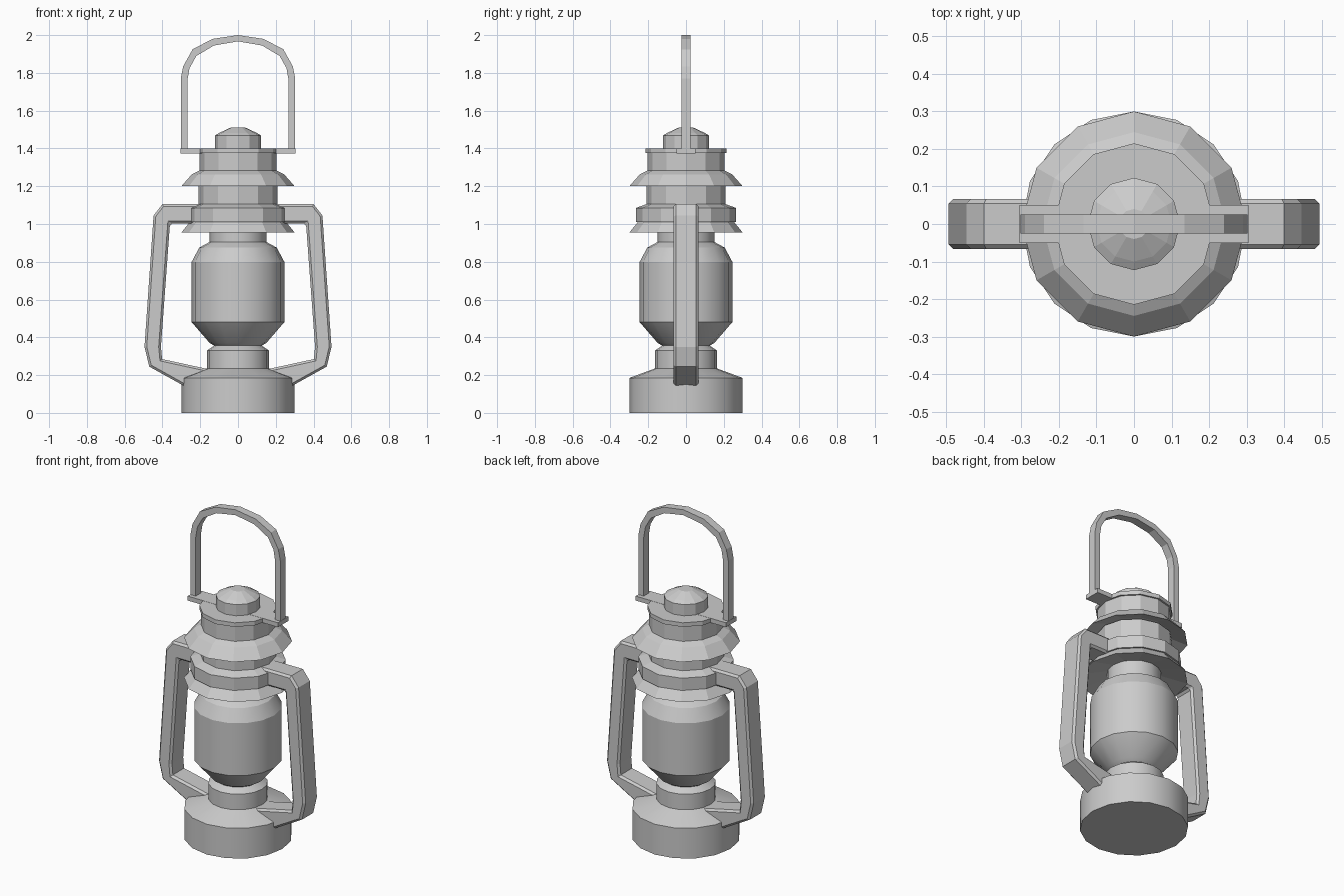
import bpy
import bmesh
from math import sin, cos, tau, radians

if "Cube" in bpy.data.objects:
    bpy.data.objects.remove(bpy.data.objects["Cube"])


def make_object(name, bm):
    bmesh.ops.recalc_face_normals(bm, faces=bm.faces)
    mesh = bpy.data.meshes.new(name)
    bm.to_mesh(mesh)
    bm.free()
    obj = bpy.data.objects.new(name, mesh)
    bpy.context.collection.objects.link(obj)
    return obj


def lathe(name, profile, sides, smooth=False):
    """Spin (radius, z) points around z, capping both ends."""
    bm = bmesh.new()
    rings = [[bm.verts.new((r * cos(tau * i / sides), r * sin(tau * i / sides), z))
              for i in range(sides)] for r, z in profile]
    for a, b in zip(rings, rings[1:]):
        for i in range(sides):
            j = (i + 1) % sides
            bm.faces.new((a[i], a[j], b[j], b[i]))
    bm.faces.new(rings[0][::-1])
    bm.faces.new(rings[-1])
    obj = make_object(name, bm)
    if smooth:
        bpy.ops.object.select_all(action='DESELECT')
        obj.select_set(True)
        bpy.context.view_layer.objects.active = obj
        bpy.ops.object.shade_smooth_by_angle(angle=radians(25))
    return obj


def prism(name, outline, half_y):
    """Extrude an (x, z) outline symmetrically along y."""
    bm = bmesh.new()
    face = bm.faces.new([bm.verts.new((x, -half_y, z)) for x, z in outline])
    ext = bmesh.ops.extrude_face_region(bm, geom=[face])
    verts = [v for v in ext['geom'] if isinstance(v, bmesh.types.BMVert)]
    bmesh.ops.translate(bm, verts=verts, vec=(0, 2 * half_y, 0))
    return make_object(name, bm)


# Fuel tank and burner collar
lathe("fuel_tank", [(0.30, 0), (0.30, 0.185), (0.165, 0.235), (0.165, 0.33),
                    (0.12, 0.36)], 16, True)

# Glass globe with its upper neck
lathe("glass_globe", [(0.10, 0.34), (0.15, 0.37), (0.245, 0.48), (0.245, 0.80),
                      (0.205, 0.875), (0.15, 0.905), (0.15, 1.0)], 16, True)

# Lower and upper hoods with flared brims
lathe("lower_hood", [(0.15, 0.99), (0.30, 0.955), (0.255, 1.01), (0.265, 1.01),
                     (0.265, 1.085), (0.21, 1.105), (0.21, 1.22)], 12)
lathe("upper_hood", [(0.20, 1.235), (0.30, 1.20), (0.245, 1.262), (0.205, 1.282),
                     (0.205, 1.375)], 12)

# Top plate, its handle tabs and the cap
lathe("top_plate", [(0.215, 1.375), (0.215, 1.40)], 12)
prism("handle_tabs", [(-0.305, 1.374), (0.305, 1.374), (0.305, 1.401),
                      (-0.305, 1.401)], 0.05)
lathe("cap", [(0.123, 1.39), (0.123, 1.468), (0.10, 1.482), (0.04, 1.51)], 12)

# Side frame tubes, mirrored left and right
frame = prism("side_frame", [(0.16, 1.105), (0.40, 1.105), (0.447, 1.045),
                             (0.495, 0.35), (0.47, 0.245), (0.29, 0.145),
                             (0.15, 0.145), (0.15, 0.23), (0.402, 0.285),
                             (0.408, 0.35), (0.36, 1.003), (0.16, 1.003)], 0.066)
bevel = frame.modifiers.new("chamfer", 'BEVEL')
bevel.width = 0.012
bevel.segments = 1
bevel.limit_method = 'ANGLE'
bevel.angle_limit = radians(80)
mirror = frame.modifiers.new("mirror", 'MIRROR')
mirror.use_axis[0] = True

# Carrying handle: flat arched strap
outer = [(0.303, 1.39), (0.303, 1.77), (0.29, 1.835), (0.24, 1.925), (0.135, 1.98)]
inner = [(0.268, 1.39), (0.268, 1.76), (0.257, 1.825), (0.22, 1.89), (0.127, 1.945)]
flip = lambda pts: [(-x, z) for x, z in reversed(pts)]
prism("carrying_handle", outer + [(0, 2.0)] + flip(outer)
      + [(-x, z) for x, z in inner] + [(0, 1.967)] + inner[::-1], 0.025)
